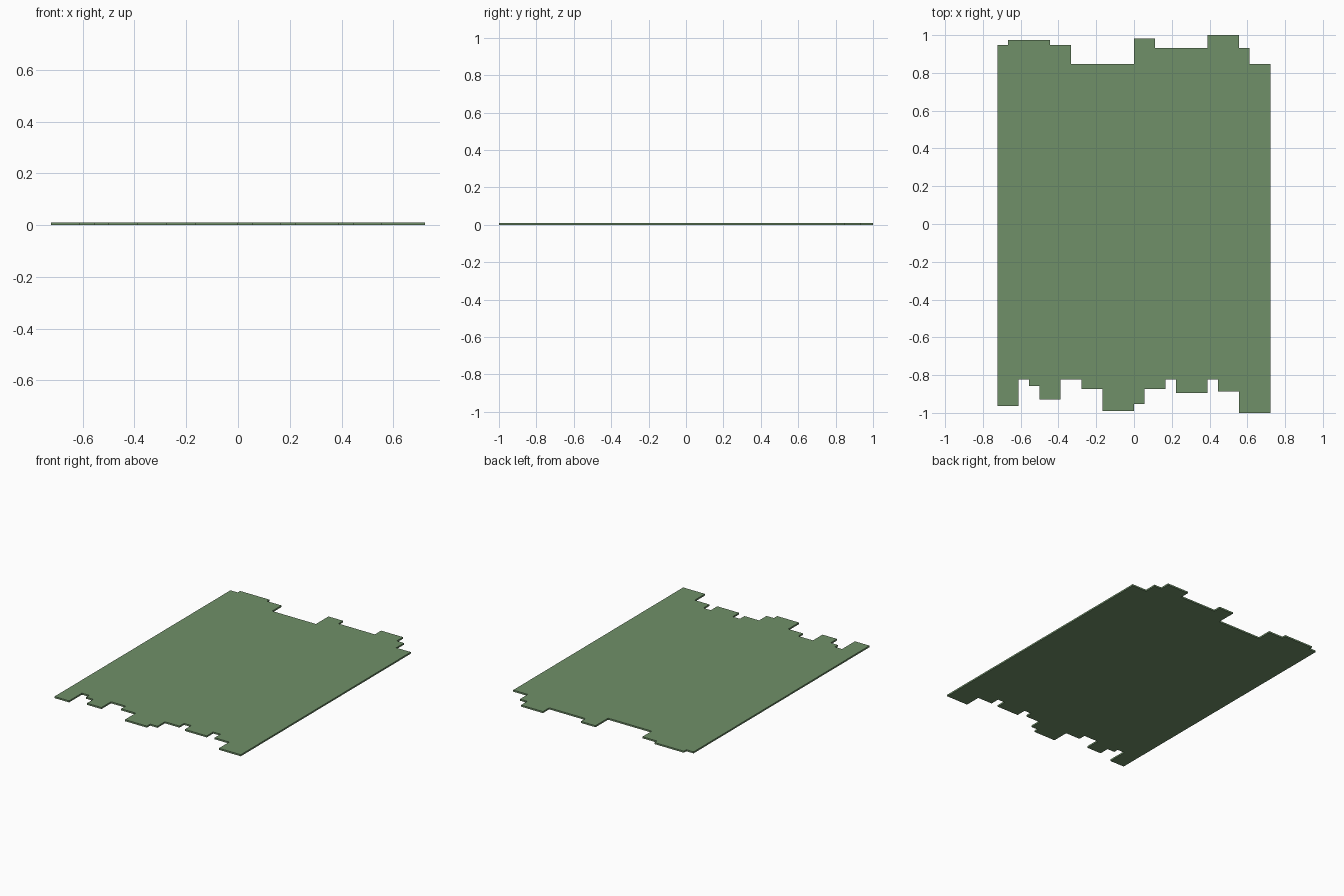
import bpy, bmesh

if "Cube" in bpy.data.objects:
    bpy.data.objects.remove(bpy.data.objects["Cube"])

PLANK = 0.0555      # width of one floor plank
THICK = 0.011

# (plank index where the step ends, y of the edge), from left to right
back_steps = [(-12, 0.948), (-8, 0.975), (-6, 0.948), (0, 0.847), (2, 0.983),
              (7, 0.932), (10, 1.0), (11, 0.932), (13, 0.847)]
front_steps = [(-11, -0.963), (-10, -0.824), (-9, -0.858), (-7, -0.928),
               (-5, -0.824), (-3, -0.873), (0, -0.99), (1, -0.954),
               (3, -0.873), (4, -0.824), (7, -0.894), (8, -0.824),
               (10, -0.888), (13, -1.0)]


def stepped_edge(steps):
    """Corner points of a stepped plank edge, left to right."""
    points, left = [], -13
    for right, y in steps:
        points += [(left * PLANK, y), (right * PLANK, y)]
        left = right
    return points


# Floor outline: front edge left to right, then back edge right to left
outline = stepped_edge(front_steps) + stepped_edge(back_steps)[::-1]

bm = bmesh.new()
base = bm.faces.new([bm.verts.new((x, y, 0)) for x, y in outline])
top = bmesh.ops.extrude_face_region(bm, geom=[base], use_keep_orig=True)
bmesh.ops.translate(bm, vec=(0, 0, THICK),
                    verts=[v for v in top["geom"] if isinstance(v, bmesh.types.BMVert)])
bmesh.ops.recalc_face_normals(bm, faces=bm.faces)

mesh = bpy.data.meshes.new("plank_floor")
bm.to_mesh(mesh)
bm.free()
floor = bpy.data.objects.new("plank_floor", mesh)
bpy.context.collection.objects.link(floor)

# Green floor colour
mat = bpy.data.materials.new("floor_green")
mat.diffuse_color = (0.16, 0.28, 0.14, 1)
mat.use_nodes = True
mat.node_tree.nodes["Principled BSDF"].inputs["Base Color"].default_value = mat.diffuse_color
mesh.materials.append(mat)
